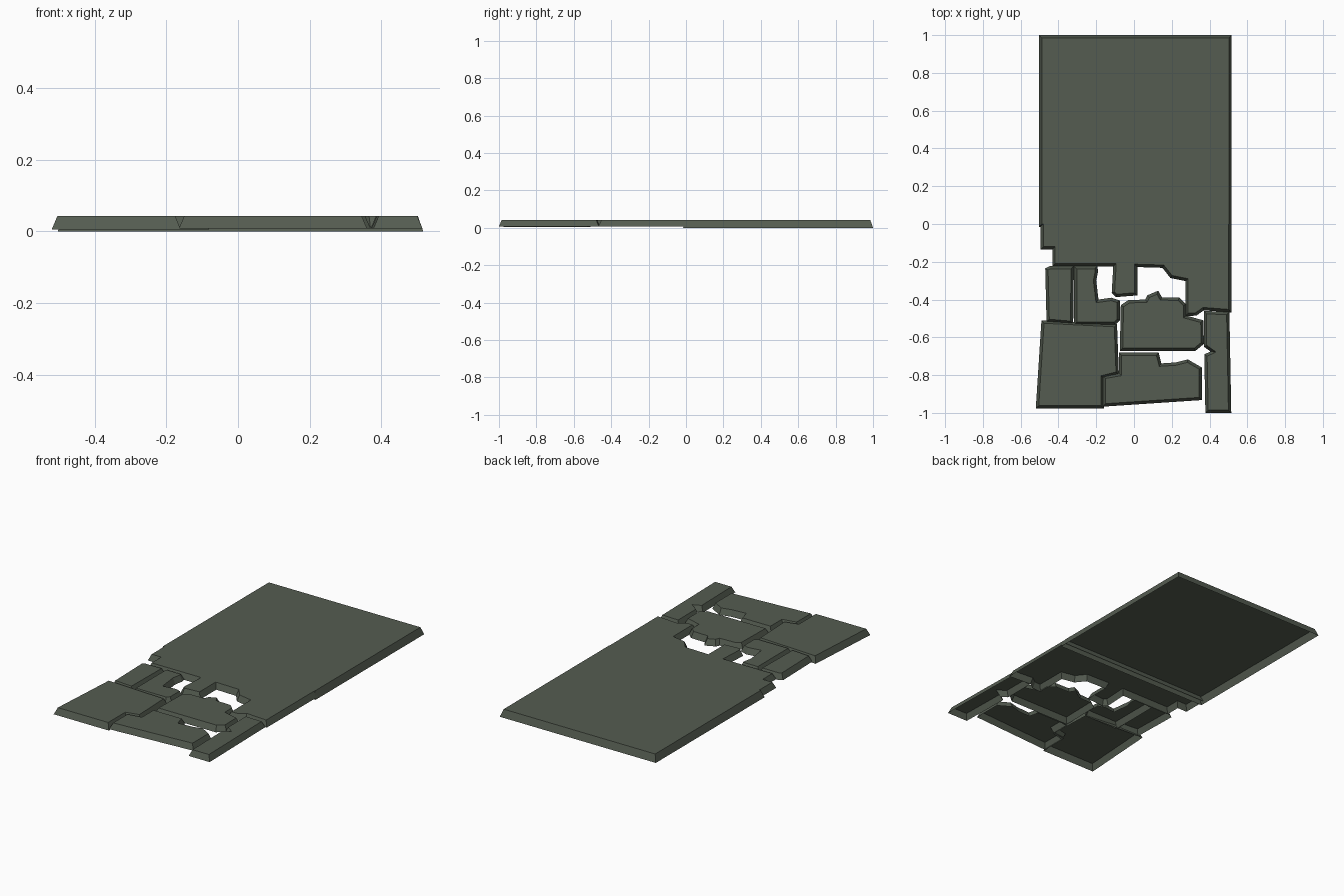
import bpy
import bmesh
from mathutils import Vector

TOP = 0.043      # shared height of the walking surface
FLARE = 0.015    # how far the sloped rim spreads at the bottom

stone = bpy.data.materials.new("grey green stone")
stone.diffuse_color = (0.09, 0.108, 0.082, 1)


def inset(points, d):
    """Move every edge of an outline inwards by d, with mitred corners."""
    pts = [Vector(p) for p in points]
    area = sum(a.x * b.y - b.x * a.y for a, b in zip(pts, pts[1:] + pts[:1]))
    if area < 0:
        pts.reverse()
    result = []
    for i, p in enumerate(pts):
        e1 = (p - pts[i - 1]).normalized()
        e2 = (pts[(i + 1) % len(pts)] - p).normalized()
        n1, n2 = Vector((-e1.y, e1.x)), Vector((-e2.y, e2.x))
        result.append(p + (n1 + n2) * d / max(0.4, 1 + n1.dot(n2)))
    return pts, result


def slab(name, outline, bottom):
    """Open-bottomed shell: flat top with flared walls down to the outline."""
    base, top = inset(outline, FLARE)
    bm = bmesh.new()
    low = [bm.verts.new((p.x, p.y, bottom)) for p in base]
    high = [bm.verts.new((p.x, p.y, TOP)) for p in top]
    bm.faces.new(high)
    for i in range(len(low)):
        j = (i + 1) % len(low)
        bm.faces.new((low[i], low[j], high[j], high[i]))
    mesh = bpy.data.meshes.new(name)
    bm.to_mesh(mesh)
    bm.free()
    mesh.materials.append(stone)
    bpy.context.collection.objects.link(bpy.data.objects.new(name, mesh))


# Intact half of the floor
slab("whole_slab", [(-0.503, -0.015), (0.517, -0.015), (0.517, 1), (-0.503, 1)], 0)

# Cracked half, still attached, with a jagged front edge
slab("cracked_slab", [
    (-0.495, 0.015), (-0.495, -0.135), (-0.432, -0.135), (-0.432, -0.225),
    (-0.11, -0.225), (-0.118, -0.365), (-0.095, -0.387), (0.018, -0.378),
    (0.018, -0.228), (0.15, -0.232), (0.193, -0.286), (0.272, -0.302),
    (0.272, -0.488), (0.33, -0.485), (0.37, -0.457), (0.515, -0.468),
    (0.515, 0.015)], 0.008)

# Loose fragments
slab("left_strip", [
    (-0.47, -0.235), (-0.445, -0.222), (-0.318, -0.222), (-0.322, -0.53),
    (-0.463, -0.518)], 0.008)
slab("inner_left_fragment", [
    (-0.318, -0.222), (-0.195, -0.222), (-0.19, -0.25), (-0.2, -0.3),
    (-0.188, -0.4), (-0.12, -0.39), (-0.075, -0.405), (-0.075, -0.51),
    (-0.1, -0.535), (-0.318, -0.535)], 0.008)
slab("centre_fragment", [
    (-0.07, -0.43), (-0.03, -0.403), (0.06, -0.4), (0.07, -0.378),
    (0.128, -0.353), (0.148, -0.388), (0.24, -0.39), (0.277, -0.425),
    (0.277, -0.485), (0.368, -0.51), (0.37, -0.635), (0.325, -0.672),
    (-0.075, -0.672)], 0.008)
slab("right_strip", [
    (0.37, -0.46), (0.505, -0.466), (0.515, -1), (0.378, -1),
    (0.372, -0.69), (0.405, -0.675), (0.37, -0.65)], 0.008)
slab("front_left_fragment", [
    (-0.49, -0.51), (-0.09, -0.53), (-0.08, -0.795), (-0.16, -0.815),
    (-0.16, -0.977), (-0.52, -0.977)], 0.005)
slab("front_fragment", [
    (-0.08, -0.68), (0.13, -0.68), (0.145, -0.738), (0.22, -0.733),
    (0.285, -0.717), (0.36, -0.76), (0.36, -0.932), (-0.165, -0.967),
    (-0.165, -0.805), (-0.08, -0.79)], 0.008)
